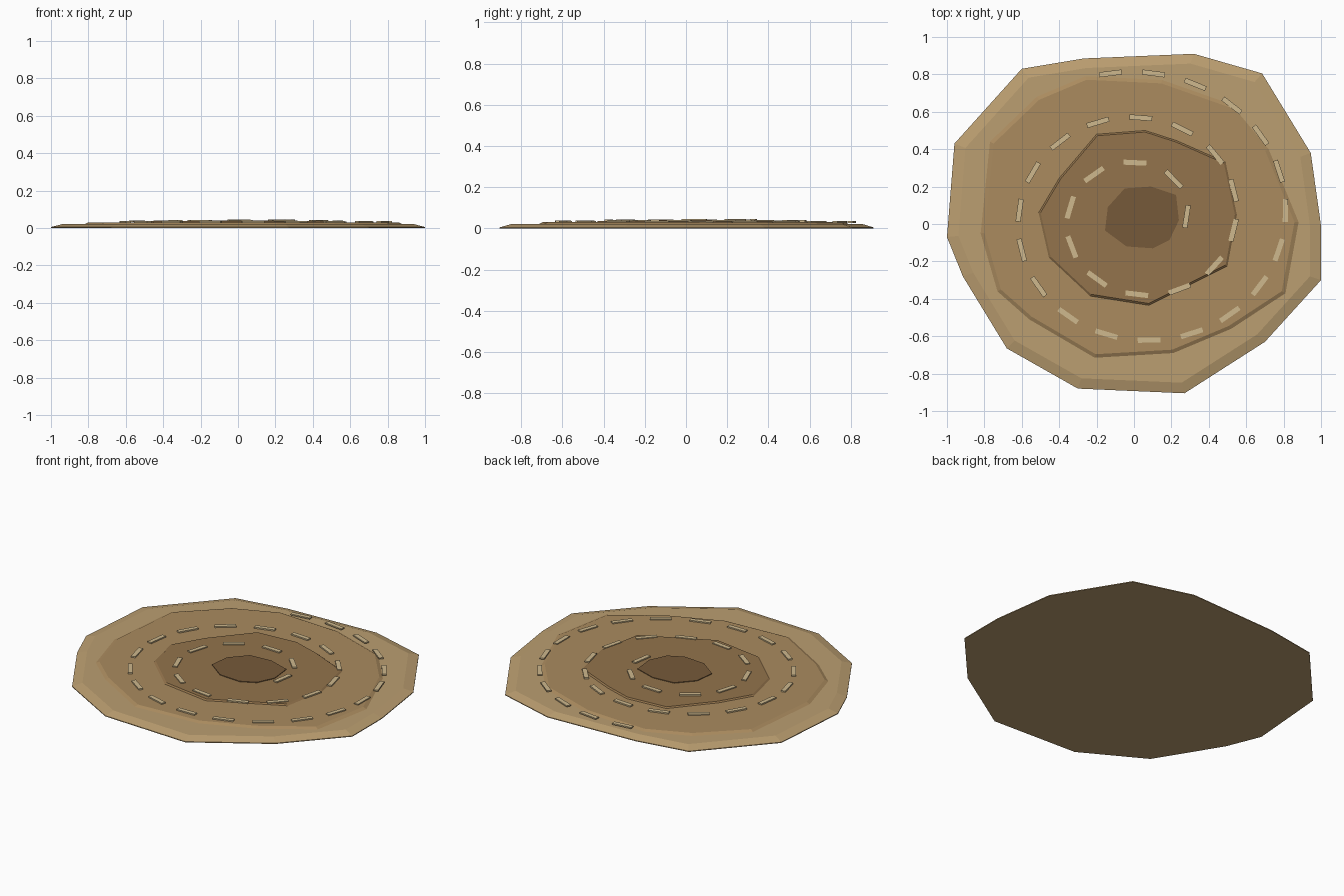
import bpy, bmesh
from math import sin, cos, sqrt, atan2
from mathutils import Matrix, Vector

if "Cube" in bpy.data.objects:
    bpy.data.objects.remove(bpy.data.objects["Cube"])


def material(name, rgb):
    m = bpy.data.materials.new(name)
    m.diffuse_color = [(c / 255) ** 2.2 for c in rgb] + [1]
    m.use_nodes = True
    m.node_tree.nodes["Principled BSDF"].inputs["Base Color"].default_value = m.diffuse_color
    return m


def finish(bm, name, mat):
    bmesh.ops.recalc_face_normals(bm, faces=bm.faces[:])
    me = bpy.data.meshes.new(name)
    bm.to_mesh(me)
    bm.free()
    ob = bpy.data.objects.new(name, me)
    bpy.context.collection.objects.link(ob)
    me.materials.append(mat)
    return ob


def slab(name, outline, levels, mat):
    """Irregular plate: outline stacked at (z, scale) levels and capped."""
    bm = bmesh.new()
    cx = sum(p[0] for p in outline) / len(outline)
    cy = sum(p[1] for p in outline) / len(outline)
    rings = [[bm.verts.new((cx + (x - cx) * s, cy + (y - cy) * s, z))
              for x, y in outline] for z, s in levels]
    n = len(outline)
    for a, b in zip(rings, rings[1:]):
        for i in range(n):
            j = (i + 1) % n
            bm.faces.new((a[i], a[j], b[j], b[i]))
    bm.faces.new(rings[0][::-1])
    bm.faces.new(rings[-1])
    return finish(bm, name, mat)


# Broad bottom slab with sloping rim
slab("base_slab",
     [(1, -.01), (.945, .38), (.685, .805), (.32, .91), (-.27, .885),
      (-.60, .83), (-.96, .43), (-1, -.07), (-.915, -.28), (-.68, -.665),
      (-.30, -.88), (.27, -.905), (.70, -.63), (1, -.30)],
     [(0, 1), (.005, 1), (.021, .94)], material("pale_earth", (186, 157, 112)))

# Middle layer
slab("middle_layer",
     [(.88, .01), (.72, .40), (.52, .64), (.15, .77), (-.26, .79),
      (-.52, .68), (-.77, .44), (-.82, -.05), (-.73, -.36), (-.56, -.51),
      (-.21, -.715), (.21, -.69), (.52, -.56), (.81, -.37)],
     [(.015, 1), (.021, 1), (.030, .975)], material("mid_earth", (169, 138, 95)))

# Inner layer
slab("inner_layer",
     [(.55, .05), (.49, .33), (.23, .445), (.06, .50), (-.20, .48),
      (-.40, .245), (-.51, .06), (-.455, -.18), (-.235, -.385),
      (.08, -.435), (.50, -.225)],
     [(.025, 1), (.030, 1), (.037, .98)], material("dark_earth", (146, 115, 77)))

# Dark centre patch
slab("centre_patch",
     [(.24, .02), (.225, .155), (.09, .20), (-.05, .19), (-.14, .09),
      (-.155, -.035), (-.04, -.12), (.10, -.13), (.19, -.085)],
     [(.032, 1), (.041, 1)], material("centre_earth", (117, 90, 60)))

# Dashes laid along a flattened spiral at equal spacing
K = .042
bm = bmesh.new()
for i in range(35):
    s = .2315 * i
    a = (-.25 + sqrt(.0625 + 2 * K * s)) / K + .02
    r = .25 + K * a
    tangent = Vector((K * cos(a) - r * sin(a), .92 * (K * sin(a) + r * cos(a))))
    top = .046 - .011 * (r - .25) / .6
    m = (Matrix.Translation((.03 + r * cos(a), .035 + .92 * r * sin(a), top - .004))
         @ Matrix.Rotation(atan2(tangent.y, tangent.x), 4, 'Z')
         @ Matrix.Diagonal((.122, .027, .008, 1)))
    bmesh.ops.create_cube(bm, size=1, matrix=m)
finish(bm, "spiral_dashes", material("straw", (205, 183, 140)))
